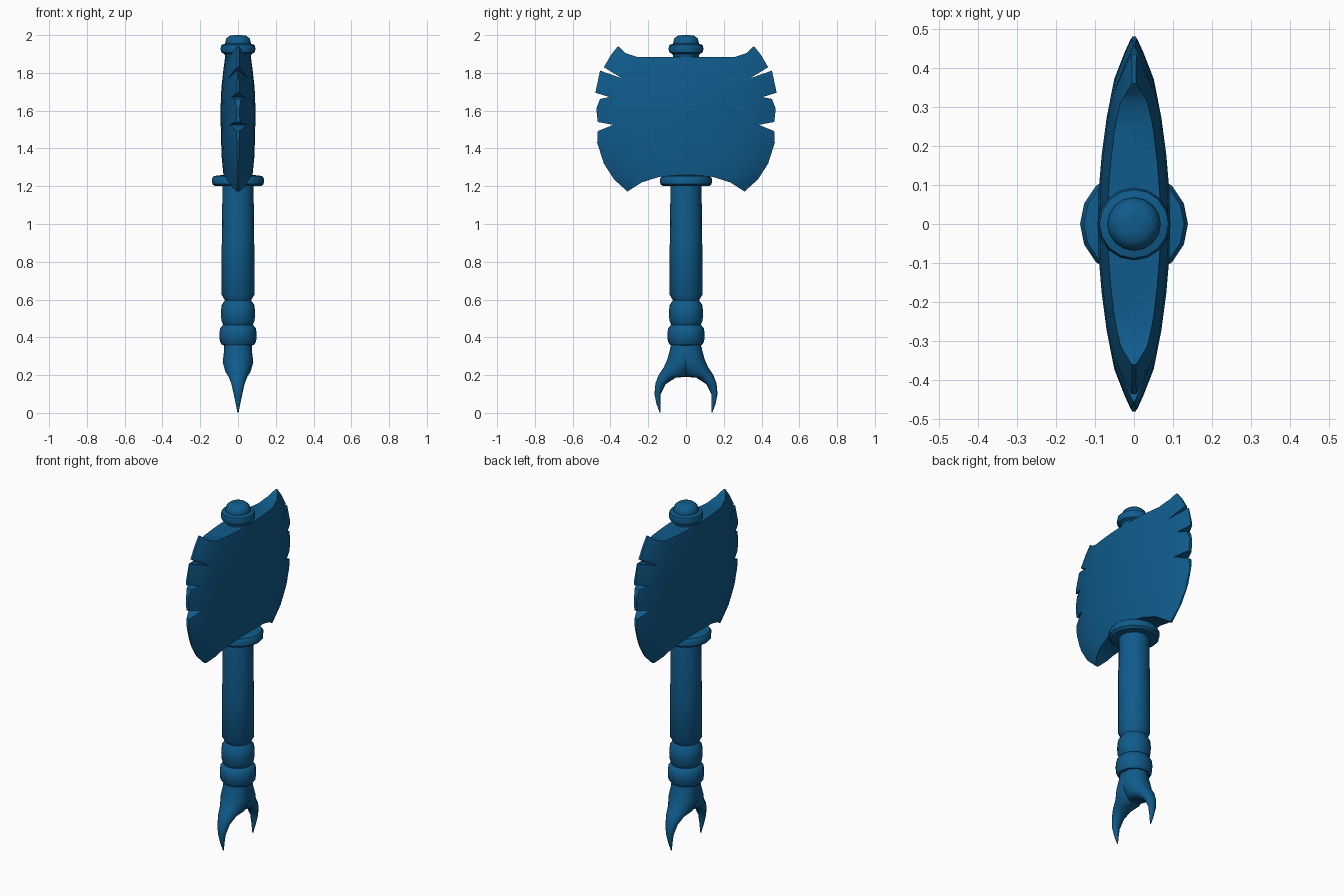
import bpy, bmesh, math

if "Cube" in bpy.data.objects:
    bpy.data.objects.remove(bpy.data.objects["Cube"], do_unlink=True)

blue = bpy.data.materials.new("deep_blue")
COLOUR = (0.005, 0.105, 0.26, 1)
blue.diffuse_color = COLOUR
blue.use_nodes = True
blue.node_tree.nodes["Principled BSDF"].inputs["Base Color"].default_value = COLOUR


def finish(name, bm):
    bmesh.ops.remove_doubles(bm, verts=bm.verts, dist=1e-5)
    bmesh.ops.recalc_face_normals(bm, faces=bm.faces)
    mesh = bpy.data.meshes.new(name)
    bm.to_mesh(mesh)
    bm.free()
    mesh.materials.append(blue)
    obj = bpy.data.objects.new(name, mesh)
    bpy.context.collection.objects.link(obj)
    return obj


def smooth(obj, degrees):
    bpy.ops.object.select_all(action='DESELECT')
    obj.select_set(True)
    bpy.context.view_layer.objects.active = obj
    bpy.ops.object.shade_smooth_by_angle(angle=math.radians(degrees))


def loft(bm, rings):
    """Skin closed rings of points and cap both ends."""
    rows = [[bm.verts.new(p) for p in ring] for ring in rings]
    n = len(rows[0])
    for a, b in zip(rows, rows[1:]):
        for i in range(n):
            j = (i + 1) % n
            bm.faces.new((a[i], a[j], b[j], b[i]))
    bm.faces.new(rows[0])
    bm.faces.new(rows[-1])


def lathe(name, profile, sides=16):
    """Turn (radius, height) points about the vertical axis."""
    angles = [math.tau * i / sides for i in range(sides)]
    bm = bmesh.new()
    loft(bm, [[(r * math.cos(a), r * math.sin(a), z) for a in angles] for r, z in profile])
    smooth(finish(name, bm), 40)


# Shaft and its turned fittings
lathe("shaft", [(.06, .57), (.07, .598), (.087, .625), (.086, .9), (.082, 1.22), (.07, 1.3)])
lathe("guard_collar", [(.08, 1.2), (.122, 1.2), (.136, 1.212), (.138, 1.238), (.128, 1.254), (.08, 1.26)])
lathe("grip_bulge", [(.06, .44), (.078, .465), (.088, .49), (.091, .53), (.087, .57), (.068, .598), (.05, .6)])
lathe("grip_band", [(.06, .355), (.085, .36), (.096, .378), (.099, .415), (.095, .447), (.08, .465), (.06, .47)])
lathe("top_ring", [(.06, 1.86), (.072, 1.9), (.088, 1.908), (.093, 1.928), (.088, 1.948), (.066, 1.955)])
lathe("top_knob", [(.066, 1.94), (.068, 1.96), (.062, 1.982), (.045, 1.996), (.02, 2.0)])

# Forked claw: each section is outer y, z, inner y, z, half width
SECTIONS = [
    (.075, .38, -.06, .38, .072), (.085, .335, -.06, .32, .074),
    (.098, .285, -.045, .25, .081), (.118, .24, -.01, .192, .066),
    (.145, .2, .055, .186, .05), (.162, .155, .108, .152, .035),
    (.167, .1, .134, .1, .023), (.156, .045, .135, .05, .012),
    (.139, .001, .135, .001, .003)]
bm = bmesh.new()
for side in (1, -1):
    rings = []
    for oy, oz, iy, iz, half in SECTIONS:
        ring = []
        for i in range(12):
            a = math.tau * i / 12
            t = .5 + .5 * math.cos(a)
            ring.append((half * math.sin(a), side * (iy + (oy - iy) * t), iz + (oz - iz) * t))
        rings.append(ring)
    loft(bm, rings)
smooth(finish("forked_claw", bm), 50)

# Blade body: lens thick at the middle, sharp along the curved edges
ROWS = [  # height, reach, half thickness
    (1.12, .29, .05), (1.18, .33, .065), (1.25, .40, .076), (1.35, .455, .086),
    (1.45, .482, .09), (1.6, .49, .093), (1.72, .487, .088), (1.82, .455, .077),
    (1.9, .405, .066), (1.96, .36, .05)]
TAPER = [(0, 1), (.18, .97), (.36, .89), (.56, .75), (.76, .54), (.9, .25), (1, .01)]
SPAN = [(-u, t) for u, t in TAPER[:0:-1]] + TAPER
bm = bmesh.new()
loft(bm, [[(half * t, reach * u, z) for u, t in SPAN]
          + [(-half * t, reach * u, z) for u, t in reversed(SPAN)]
          for z, reach, half in ROWS])
blade = finish("double_blade", bm)

# Ragged outline with notches, mirrored to both edges and used to trim the lens
HALF = [(.0, 1.885), (.26, 1.885), (.32, 1.905), (.36, 1.942), (.397, 1.895),
        (.435, 1.83), (.34, 1.772), (.455, 1.812), (.48, 1.695), (.405, 1.672),
        (.455, 1.662), (.475, 1.61), (.467, 1.54), (.385, 1.525), (.467, 1.492),
        (.47, 1.43), (.435, 1.32), (.38, 1.235), (.31, 1.172), (.235, 1.22),
        (.14, 1.25), (.0, 1.255)]
outline = HALF + [(-y, z) for y, z in HALF[-2:0:-1]]
bm = bmesh.new()
face = bm.faces.new([bm.verts.new((-.3, y, z)) for y, z in outline])
walls = bmesh.ops.extrude_face_region(bm, geom=[face])
bmesh.ops.translate(bm, vec=(.6, 0, 0),
                    verts=[v for v in walls["geom"] if isinstance(v, bmesh.types.BMVert)])
cutter = finish("blade_outline_cutter", bm)
cutter.hide_render = True

trim = blade.modifiers.new("trim", 'BOOLEAN')
trim.operation = 'INTERSECT'
trim.solver = 'EXACT'
trim.object = cutter
bpy.context.view_layer.objects.active = blade
bpy.ops.object.modifier_apply(modifier="trim")
bpy.data.objects.remove(cutter, do_unlink=True)
smooth(blade, 30)
